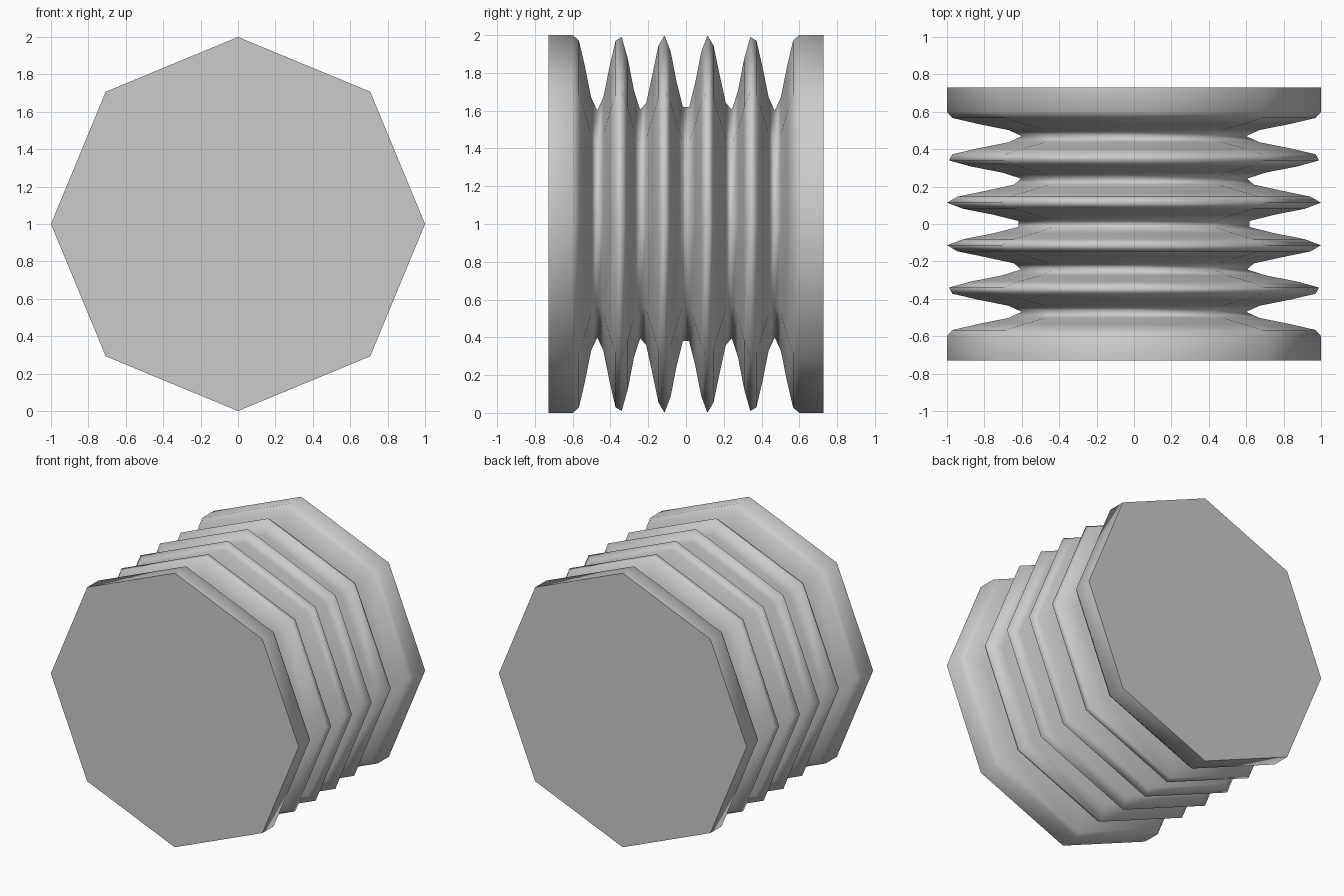
import bpy, bmesh
from math import cos, sin, pi

if "Cube" in bpy.data.objects:
    bpy.data.objects.remove(bpy.data.objects["Cube"])

SIDES = 8
STEP = 0.0162  # half the spacing between rings

# Bellows profile (radius, y): plain end flanges with a sampled cosine between
profile = [(1.0, -45 * STEP)]
for k in range(-37, 38, 2):
    r = 1.0 if abs(k) == 37 else 0.8 - 0.2 * cos(2 * pi * k / 14.5)
    profile.append((r, k * STEP))
profile.append((1.0, 45 * STEP))

# Octagonal rings lofted along y
bm = bmesh.new()
rings = [[bm.verts.new((r * cos(2 * pi * i / SIDES), y, 1 + r * sin(2 * pi * i / SIDES)))
          for i in range(SIDES)] for r, y in profile]
for a, b in zip(rings, rings[1:]):
    for i in range(SIDES):
        j = (i + 1) % SIDES
        bm.faces.new((a[i], a[j], b[j], b[i])).smooth = True

# Flat end caps with sharp rims
for ring in (rings[0], rings[-1]):
    cap = bm.faces.new(ring)
    for e in cap.edges:
        e.smooth = False
bmesh.ops.recalc_face_normals(bm, faces=bm.faces)

mesh = bpy.data.meshes.new("bellows")
bm.to_mesh(mesh)
bm.free()
bpy.context.collection.objects.link(bpy.data.objects.new("bellows", mesh))
